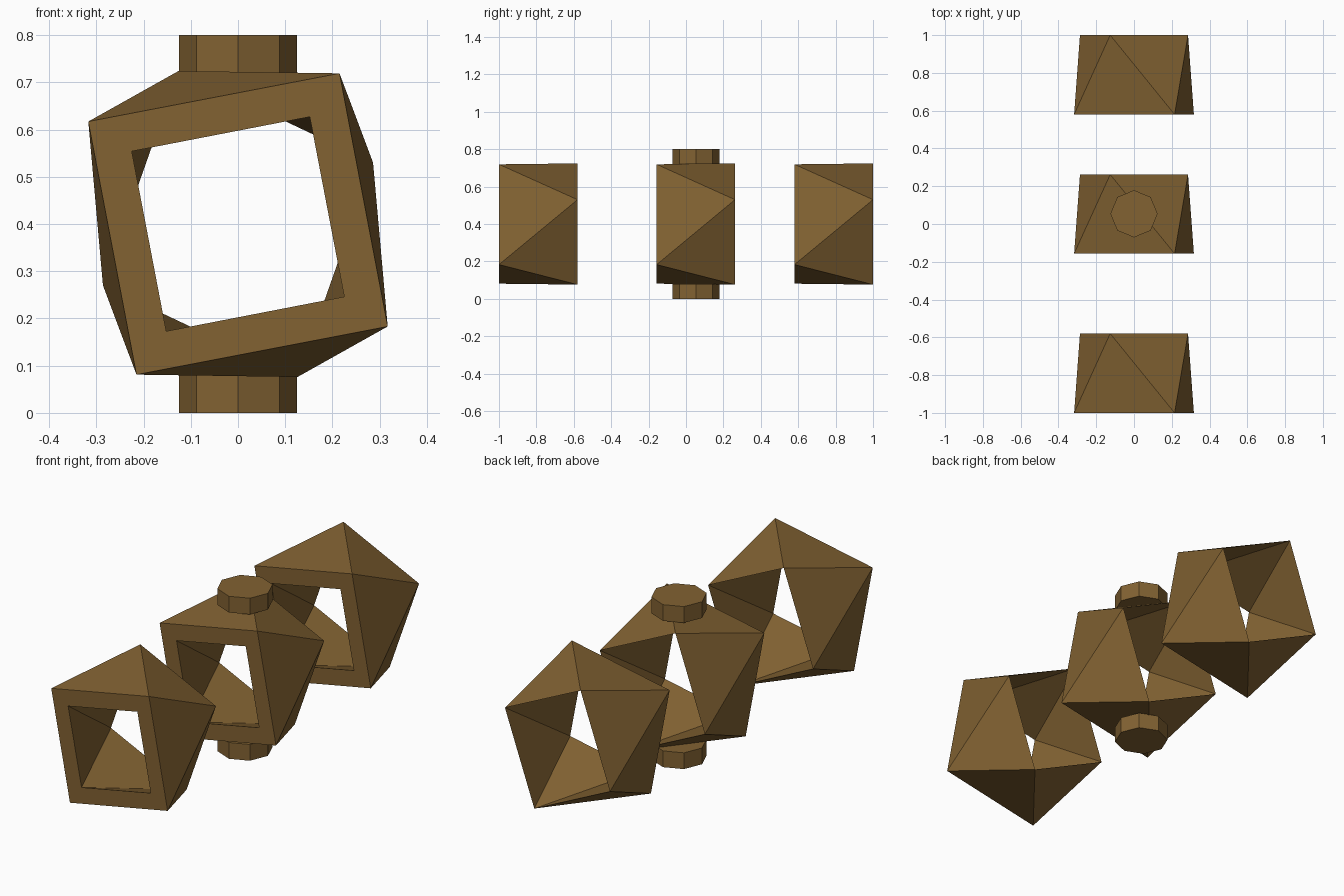
import bpy, bmesh, math

if "Cube" in bpy.data.objects:
    bpy.data.objects.remove(bpy.data.objects["Cube"])

brown = bpy.data.materials.new("brown")
brown.diffuse_color = (0.223, 0.122, 0.032, 1)
brown.use_nodes = True
brown.node_tree.nodes["Principled BSDF"].inputs["Base Color"].default_value = brown.diffuse_color


def finish(bm, name):
    bmesh.ops.recalc_face_normals(bm, faces=bm.faces)
    me = bpy.data.meshes.new(name)
    bm.to_mesh(me)
    bm.free()
    me.materials.append(brown)
    ob = bpy.data.objects.new(name, me)
    bpy.context.collection.objects.link(ob)
    return ob


def square(a, b):
    # four corners, point symmetric about the ring axis at z = 0.4
    pts = [a, b, (-a[0], -a[1]), (-b[0], -b[1])]
    return [(x, 0.4 + z) for x, z in pts]


FRONT = square((-0.317, 0.217), (0.215, 0.319))
INNER = square((-0.225, 0.154), (0.152, 0.227))
BACK = square((-0.126, 0.324), (0.286, 0.13))


def twisted_ring(name, y0, y1):
    bm = bmesh.new()
    f = [bm.verts.new((x, y0, z)) for x, z in FRONT]
    n = [bm.verts.new((x, y0, z)) for x, z in INNER]
    b = [bm.verts.new((x, y1, z)) for x, z in BACK]
    for i in range(4):
        j = (i + 1) % 4
        bm.faces.new((f[i], f[j], n[j], n[i]))      # flat front frame
        for loop in (f, n):                         # outer and inner twisted walls
            bm.faces.new((loop[i], loop[j], b[i]))
            bm.faces.new((loop[j], b[j], b[i]))
    return finish(bm, name)


def octagon_cap(name, z0, z1):
    bm = bmesh.new()
    ring = [(0.125 * math.cos(k * math.pi / 4), 0.054 + 0.125 * math.sin(k * math.pi / 4))
            for k in range(8)]
    lo = [bm.verts.new((x, y, z0)) for x, y in ring]
    hi = [bm.verts.new((x, y, z1)) for x, y in ring]
    bm.faces.new(lo)
    bm.faces.new(hi)
    for k in range(8):
        m = (k + 1) % 8
        bm.faces.new((lo[k], lo[m], hi[m], hi[k]))
    return finish(bm, name)


# three identical rings in a row
for name, y0, y1 in (("front_ring", -1.0, -0.58),
                     ("middle_ring", -0.157, 0.262),
                     ("back_ring", 0.58, 1.0)):
    twisted_ring(name, y0, y1)

# octagonal knobs above and below the middle ring
octagon_cap("lower_knob", 0.0, 0.08)
octagon_cap("upper_knob", 0.72, 0.8)
